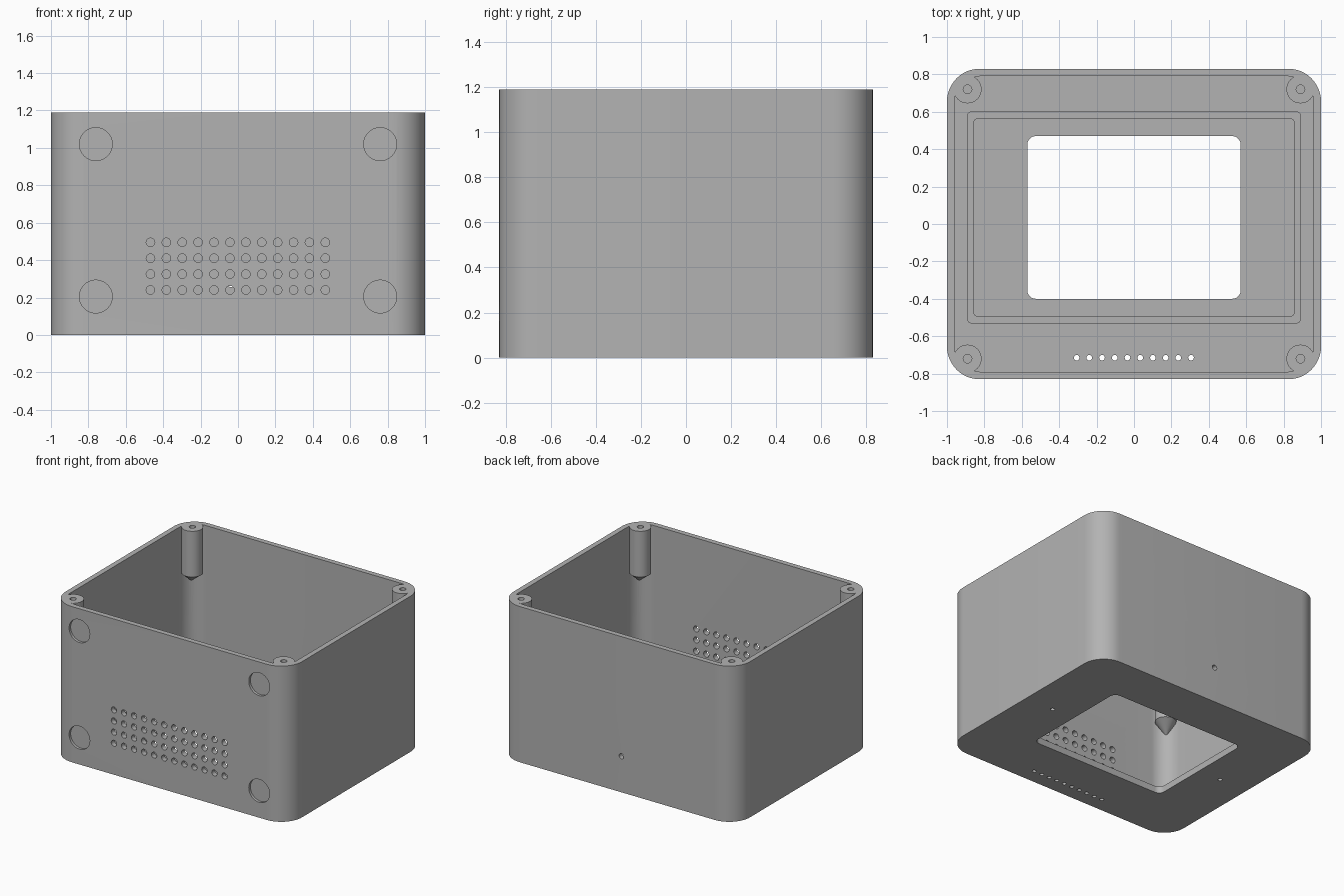
import bpy, bmesh, math
from mathutils import Matrix, Vector

cube = bpy.data.objects.get("Cube")
if cube:
    bpy.data.objects.remove(cube)

W, D, H = 1.0, 0.83, 1.19      # half width, half depth, height
WALL, FLOOR, R = 0.04, 0.05, 0.175
WIN_Y = 0.035                  # centre of the window and its frame

grey = bpy.data.materials.new("Plastic Grey")
grey.use_nodes = True
grey.diffuse_color = (0.45, 0.45, 0.45, 1)
grey.node_tree.nodes["Principled BSDF"].inputs["Base Color"].default_value = (0.45, 0.45, 0.45, 1)


def finish(name, bm):
    bmesh.ops.recalc_face_normals(bm, faces=bm.faces)
    mesh = bpy.data.meshes.new(name)
    bm.to_mesh(mesh)
    bm.free()
    mesh.materials.append(grey)
    ob = bpy.data.objects.new(name, mesh)
    bpy.context.collection.objects.link(ob)
    return ob


def rounded_prism(bm, hx, hy, r, z0, z1, cy=0.0, seg=12):
    """Vertical prism with rounded corners."""
    pts = []
    for q, (sx, sy) in enumerate([(1, 1), (-1, 1), (-1, -1), (1, -1)]):
        for i in range(seg + 1):
            a = math.pi / 2 * (q + i / seg)
            pts.append((sx * (hx - r) + r * math.cos(a), cy + sy * (hy - r) + r * math.sin(a)))
    low = [bm.verts.new((x, y, z0)) for x, y in pts]
    top = [bm.verts.new((x, y, z1)) for x, y in pts]
    bm.faces.new(low[::-1])
    bm.faces.new(top)
    n = len(pts)
    for i in range(n):
        j = (i + 1) % n
        bm.faces.new((low[i], low[j], top[j], top[i]))


def peg(bm, centre, r, length, axis="Z", seg=20):
    """Cylinder centred on a point, along Z or Y."""
    m = Matrix.Translation(centre)
    if axis == "Y":
        m = m @ Matrix.Rotation(math.pi / 2, 4, "X")
    bmesh.ops.create_cone(bm, cap_ends=True, segments=seg, radius1=r, radius2=r,
                          depth=length, matrix=m)


def combine(target, tool, operation):
    """Apply one boolean step and drop the tool object."""
    mod = target.modifiers.new("cut", "BOOLEAN")
    mod.object, mod.operation, mod.solver = tool, operation, "EXACT"
    dg = bpy.context.evaluated_depsgraph_get()
    mesh = bpy.data.meshes.new_from_object(target.evaluated_get(dg))
    target.modifiers.clear()
    target.data = mesh
    bpy.data.objects.remove(tool)


# Outer body and inner cavity
bm = bmesh.new()
rounded_prism(bm, W, D, R, 0, H)
case = finish("case_body", bm)
bm = bmesh.new()
rounded_prism(bm, W - WALL, D - WALL, R - WALL, FLOOR, H + 0.1)
combine(case, finish("cavity", bm), "DIFFERENCE")

# Corner screw posts, tapering down into the corners
corners = [(sx, sy) for sx in (-1, 1) for sy in (-1, 1)]
bm = bmesh.new()
for sx, sy in corners:
    c = Vector((sx * 0.89, sy * 0.72, 0))
    ring = [c + Vector((math.cos(a), math.sin(a), 0)) * 0.075
            for a in (math.tau * i / 32 for i in range(32))]
    top = [bm.verts.new((p.x, p.y, H)) for p in ring]
    low = [bm.verts.new((p.x, p.y, 0.84)) for p in ring]
    tip = bm.verts.new((sx * 0.927, sy * 0.757, 0.755))
    bm.faces.new(top)
    for i in range(32):
        j = (i + 1) % 32
        bm.faces.new((low[i], low[j], top[j], top[i]))
        bm.faces.new((tip, low[j], low[i]))
combine(case, finish("posts", bm), "UNION")

# Window opening in the floor
bm = bmesh.new()
rounded_prism(bm, 0.57, 0.435, 0.045, -0.1, FLOOR + 0.1, WIN_Y, 6)

# Screw holes in the posts
for sx, sy in corners:
    peg(bm, (sx * 0.89, sy * 0.72, H), 0.023, 0.5)

# Speaker grille and round recesses on the front
for col in range(12):
    for row in range(4):
        peg(bm, (-0.468 + 0.085 * col, -D, 0.24 + 0.085 * row), 0.023, 0.2, "Y", 16)
for x in (-0.76, 0.76):
    for z in (0.205, 1.02):
        peg(bm, (x, -D, z), 0.088, 0.04, "Y", 40)

# Floor vents, blind pilot holes under the floor, back wall hole
for i in range(10):
    peg(bm, (-0.307 + 0.068 * i, -0.715, 0), 0.015, 0.3, "Z", 16)
for x in (-0.76, 0.76):
    peg(bm, (x, WIN_Y - 0.01, 0), 0.016, 0.06, "Z", 16)
peg(bm, (-0.035, D, 0.275), 0.02, 0.2, "Y", 16)
combine(case, finish("holes", bm), "DIFFERENCE")

# Raised frame on the floor around the window
bm = bmesh.new()
rounded_prism(bm, 0.893, 0.567, 0.025, FLOOR - 0.01, FLOOR + 0.06, WIN_Y, 4)
frame = finish("window_frame", bm)
bm = bmesh.new()
rounded_prism(bm, 0.857, 0.527, 0.02, -0.1, FLOOR + 0.2, WIN_Y, 4)
combine(frame, finish("frame_opening", bm), "DIFFERENCE")

# Smooth shading with sharp edges
bpy.ops.object.select_all(action="DESELECT")
for ob in (case, frame):
    ob.select_set(True)
bpy.context.view_layer.objects.active = case
bpy.ops.object.shade_smooth_by_angle(angle=math.radians(30))
